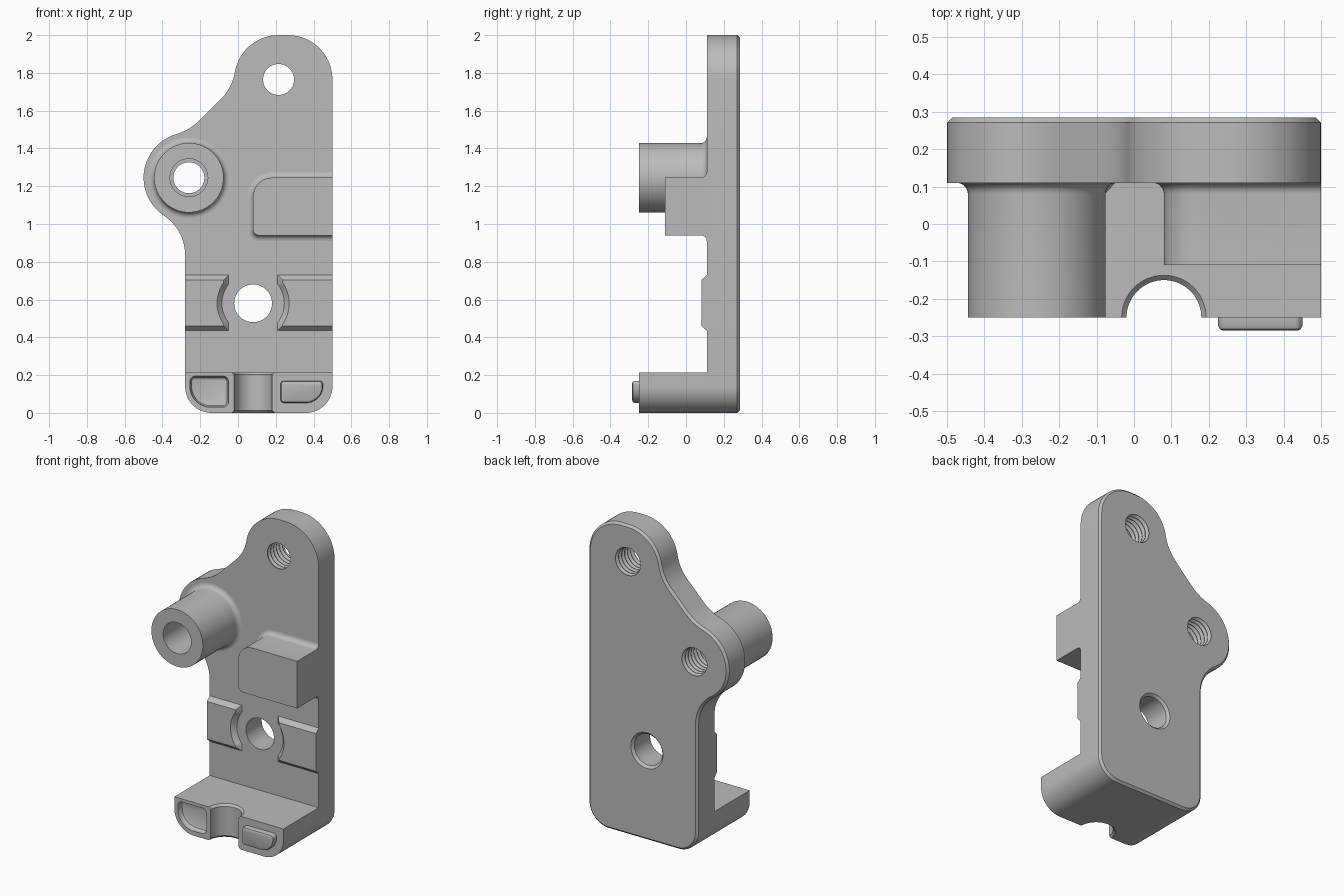
import bpy
import bmesh
from math import sin, cos, radians, pi
from mathutils import Vector

if "Cube" in bpy.data.objects:
    bpy.data.objects.remove(bpy.data.objects["Cube"], do_unlink=True)

grey = bpy.data.materials.new("plain_grey")
grey.use_nodes = True
grey.diffuse_color = (0.5, 0.5, 0.5, 1)
grey.node_tree.nodes["Principled BSDF"].inputs["Base Color"].default_value = (0.5, 0.5, 0.5, 1)


# Outline helpers, all working counter-clockwise in the x-z plane
def arc(cx, cz, r, a0, a1):
    n = max(6, int(abs(a1 - a0) / 6))
    angles = [radians(a0 + (a1 - a0) * i / n) for i in range(n + 1)]
    return [Vector((cx + r * cos(a), cz + r * sin(a))) for a in angles]


def clean(points):
    return [p for i, p in enumerate(points) if (p - points[i - 1]).length > 0.002]


def circle(cx, cz, r):
    return [Vector((cx + r * cos(2 * pi * i / 64), cz + r * sin(2 * pi * i / 64))) for i in range(64)]


def rounded_rect(x0, x1, z0, z1, radii):
    corners = [(x0, z0, 1, 1), (x1, z0, -1, 1), (x1, z1, -1, -1), (x0, z1, 1, -1)]
    points = []
    for k, ((x, z, sx, sz), r) in enumerate(zip(corners, radii)):
        if r:
            points += arc(x + sx * r, z + sz * r, r, 180 + 90 * k, 270 + 90 * k)
        else:
            points.append(Vector((x, z)))
    return clean(points)


def inset(points, d):
    result = []
    for i, p in enumerate(points):
        a = (p - points[i - 1]).normalized()
        b = (points[(i + 1) % len(points)] - p).normalized()
        na, nb = Vector((-a.y, a.x)), Vector((-b.y, b.x))
        result.append(p + d * (na + nb) / (1 + na.dot(nb)))
    return result


# Skin a stack of equal outlines; each section is (outline, distance along the axis)
def loft(name, sections, upright=False, ring=False):
    bm = bmesh.new()
    rows = [[bm.verts.new((p.x, p.y, t) if upright else (p.x, t, p.y)) for p in pts]
            for pts, t in sections]
    n = len(rows[0])
    for lower, upper in zip(rows, rows[1:] + (rows[:1] if ring else [])):
        for i in range(n):
            j = (i + 1) % n
            bm.faces.new((lower[i], lower[j], upper[j], upper[i]))
    if not ring:
        bm.faces.new(rows[0])
        bm.faces.new(rows[-1])
    bmesh.ops.recalc_face_normals(bm, faces=bm.faces)
    mesh = bpy.data.meshes.new(name)
    bm.to_mesh(mesh)
    bm.free()
    mesh.materials.append(grey)
    obj = bpy.data.objects.new(name, mesh)
    bpy.context.collection.objects.link(obj)
    return obj


def turned(name, cx, cy, profile, **options):
    return loft(name, [(circle(cx, cy, r), t) for r, t in profile], **options)


def select(obj):
    bpy.ops.object.select_all(action='DESELECT')
    obj.select_set(True)
    bpy.context.view_layer.objects.active = obj


def cut(obj, cutter):
    cutter.hide_render = True
    mod = obj.modifiers.new("cut", 'BOOLEAN')
    mod.operation, mod.solver, mod.object = 'DIFFERENCE', 'EXACT', cutter
    select(obj)
    bpy.ops.object.modifier_apply(modifier=mod.name)
    bpy.data.objects.remove(cutter, do_unlink=True)


FRONT, FACE, BACK = -0.25, 0.11, 0.285
LEFT_EDGE, RIGHT_EDGE = -0.28, 0.5
parts = []

# Back plate with rounded lobes and a chamfered rear edge
outline = clean(
    arc(-0.14, 0.14, 0.14, 180, 270) + arc(0.36, 0.14, 0.14, 270, 360)
    + arc(0.265, 1.765, 0.235, 0, 90) + arc(0.215, 1.765, 0.235, 90, 170.85)
    + arc(-0.264, 1.842, 0.25, -9.15, -45) + arc(-0.414, 1.7625, 0.3, -45, -73.4)
    + arc(-0.26, 1.245, 0.24, 106.6, 236.6) + arc(-0.53, 0.836, 0.25, 56.6, 0))
plate = loft("back_plate", [(outline, FACE), (outline, BACK - 0.014), (inset(outline, 0.014), BACK)])
parts.append(plate)

# Threaded holes, cut as a stack of V grooves
pitch = 0.03
for x, z in ((0.215, 1.765), (-0.26, 1.245)):
    thread = [(0.082, FACE - 0.05)]
    for i in range(6):
        y = FACE + 0.004 + i * pitch
        thread += [(0.082, y), (0.098, y + pitch * 0.45), (0.082, y + pitch * 0.9)]
    thread.append((0.082, BACK + 0.05))
    cut(plate, turned("thread_cutter", x, z, thread))

# Plain hole, countersunk at the rear
cut(plate, turned("hole_cutter", 0.08, 0.58,
                  [(0.1, 0), (0.1, BACK - 0.015), (0.13, BACK + 0.015)]))

# Quarter-round foot shared by the boss and the block: (flare, y)
foot = [(0.03 * (1 - cos(radians(a))), FACE - 0.03 + 0.03 * sin(radians(a))) for a in range(0, 91, 15)]

# Hollow boss
parts.append(turned("boss", -0.26, 1.245,
                    [(0.1, FRONT), (0.184, FRONT)] + [(0.184 + f, y) for f, y in foot] + [(0.1, FACE)],
                    ring=True))

# Stop block, flush with the plate's side
block = rounded_rect(0.08, RIGHT_EDGE, 0.94, 1.245, (0.03, 0, 0, 0.1))


def flared(f):
    return [Vector((min(p.x, RIGHT_EDGE), p.y)) for p in inset(block, -f)]


parts.append(loft("stop_block", [(block, -0.11)] + [(flared(f), y) for f, y in foot]))

# Pair of thin pads, hollowed around the plain hole, with sloped edges
bow = arc(0.08, 0.58, 0.165, 218, 142)
for name, edge, side in (("right_pad", LEFT_EDGE, 1), ("left_pad", RIGHT_EDGE, -1)):
    inner = 0.08 - side * 0.13
    notch = [Vector((0.08 + side * (p.x - 0.08), p.y)) for p in bow]
    pad = [Vector((edge, 0.435)), Vector((inner, 0.435))] + notch
    pad += [Vector((inner, 0.73)), Vector((edge, 0.73))]
    pad = clean(pad if side > 0 else pad[::-1])
    top = inset(pad, 0.026)
    for p in top:
        if abs(p.x - edge) < 0.03:
            p.x = edge
    parts.append(loft(name, [(top, FACE - 0.028), (pad, FACE)]))

# Bottom ledge
ledge_shape = rounded_rect(LEFT_EDGE, RIGHT_EDGE, 0, 0.215, (0.14, 0.14, 0, 0))
ledge = loft("bottom_ledge", [(ledge_shape, FRONT), (ledge_shape, FACE)])
parts.append(ledge)

# Upright half-round groove with eased ends
cut(ledge, turned("groove_cutter", 0.08, FRONT,
                  [(0.126, -0.013), (0.1, 0.013), (0.1, 0.202), (0.126, 0.228)], upright=True))

# Pocket and matching peg on the ledge front
pocket = rounded_rect(-0.255, -0.05, 0.03, 0.195, (0.11, 0.03, 0.03, 0.03))
cut(ledge, loft("pocket_cutter", [(pocket, FRONT - 0.03), (pocket, FRONT), (inset(pocket, 0.004), FRONT + 0.022),
                                  (inset(pocket, 0.009), FRONT + 0.032), (inset(pocket, 0.02), FRONT + 0.037)]))
peg = rounded_rect(0.225, 0.45, 0.053, 0.17, (0.02, 0.09, 0.02, 0.02))
parts.append(loft("locating_peg", [(peg, FRONT), (peg, -0.272), (inset(peg, 0.004), -0.281),
                                   (inset(peg, 0.013), -0.285)]))

for part in parts:
    select(part)
    bpy.ops.object.shade_smooth_by_angle(angle=radians(30))
